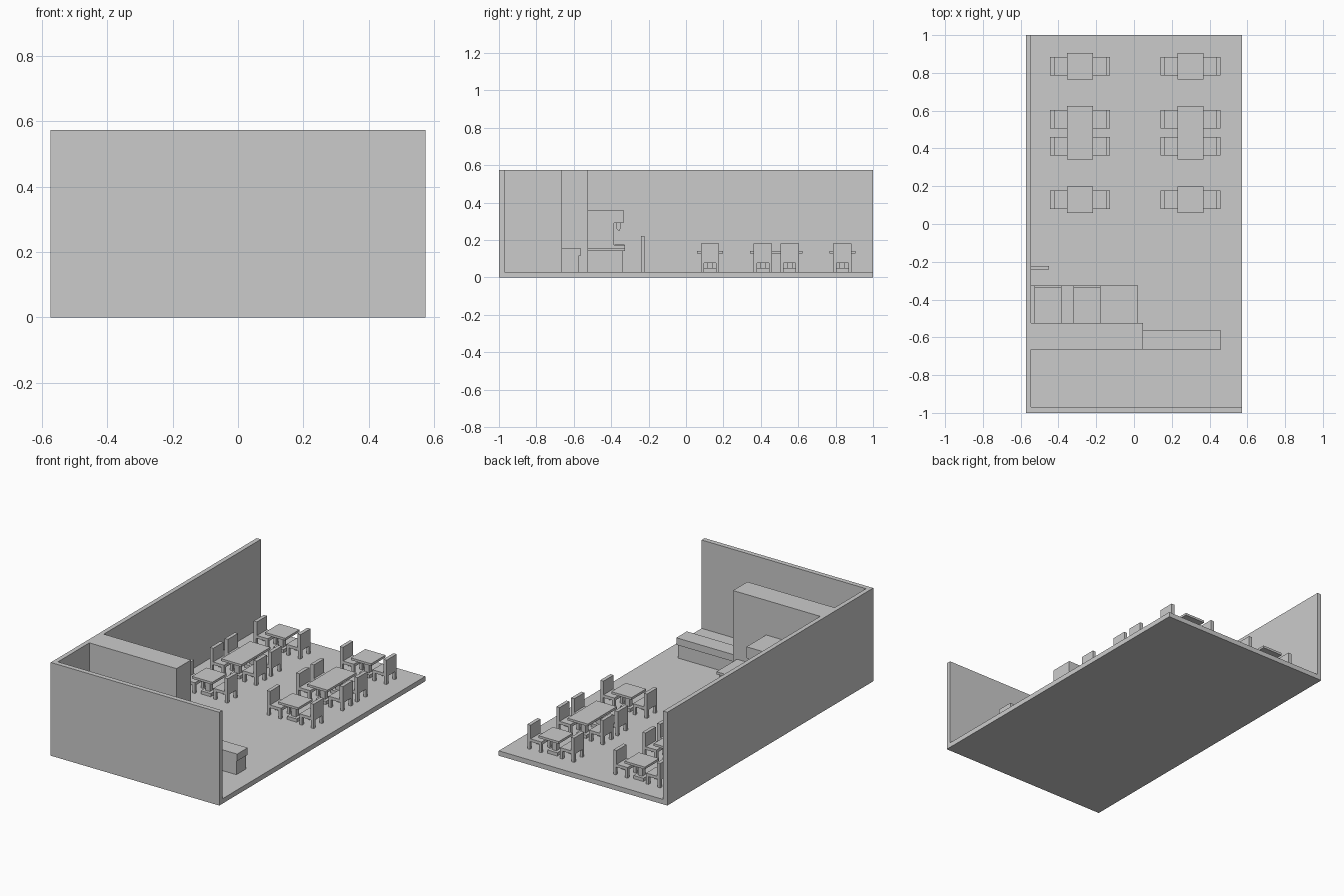
import bpy, bmesh
from mathutils import Matrix, Vector

if "Cube" in bpy.data.objects:
    bpy.data.objects.remove(bpy.data.objects["Cube"])

FLOOR = 0.03


def add_box(bm, x0, x1, y0, y1, z0, z1):
    size = Vector((x1 - x0, y1 - y0, z1 - z0))
    mid = Vector((x0 + x1, y0 + y1, z0 + z1)) / 2
    bmesh.ops.create_cube(bm, size=1, matrix=Matrix.Translation(mid) @ Matrix.Diagonal((*size, 1)))


def boxes(name, *specs):
    bm = bmesh.new()
    for s in specs:
        add_box(bm, *s)
    mesh = bpy.data.meshes.new(name)
    bm.to_mesh(mesh)
    bm.free()
    ob = bpy.data.objects.new(name, mesh)
    bpy.context.collection.objects.link(ob)
    return ob


def extrude_profile(name, pts, x0, x1):
    """Closed (y, z) profile extruded along x."""
    bm = bmesh.new()
    face = bm.faces.new([bm.verts.new((x0, y, z)) for y, z in pts])
    res = bmesh.ops.extrude_face_region(bm, geom=[face])
    verts = [g for g in res["geom"] if isinstance(g, bmesh.types.BMVert)]
    bmesh.ops.translate(bm, verts=verts, vec=(x1 - x0, 0, 0))
    bmesh.ops.recalc_face_normals(bm, faces=bm.faces)
    mesh = bpy.data.meshes.new(name)
    bm.to_mesh(mesh)
    bm.free()
    ob = bpy.data.objects.new(name, mesh)
    bpy.context.collection.objects.link(ob)
    return ob


# Room shell: floor, L-shaped walls, thick partition
H = 0.573
boxes("floor", (-0.573, 0.573, -1, 1, 0, FLOOR))
boxes("left_wall", (-0.573, -0.545, -1, 1, FLOOR, H))
boxes("front_wall", (-0.545, 0.573, -1, -0.97, FLOOR, H))
boxes("partition", (-0.545, 0.048, -0.665, -0.525, FLOOR, H))
boxes("screen_panel", (-0.545, -0.449, -0.24, -0.222, FLOOR, 0.222))

# Service counter beside the partition
boxes("service_counter_base", (0.048, 0.455, -0.665, -0.574, FLOOR, 0.115))
boxes("service_counter_top", (0.048, 0.46, -0.665, -0.563, 0.115, 0.158))

# Drinks counter behind the partition
boxes("drinks_counter_base", (-0.545, 0.012, -0.525, -0.336, FLOOR, 0.142))
boxes("drinks_counter_top", (-0.545, 0.021, -0.525, -0.325, 0.142, 0.158))


def drinks_machine(x0):
    x1, xm = x0 + 0.144, x0 + 0.072
    boxes("machine_body", (x0, x1, -0.525, -0.385, 0.158, 0.36))
    boxes("machine_head", (x0, x1, -0.385, -0.335, 0.29, 0.36))
    # Drip tray with grille slats
    slats = [(x0 + 0.006 + i * 0.012, x0 + 0.012 + i * 0.012, -0.383, -0.328, 0.172, 0.176)
             for i in range(11)]
    boxes("drip_tray", (x0, x1, -0.385, -0.326, 0.158, 0.172), *slats)
    # Tapered spouts
    for dx in (-0.036, 0.036):
        extrude_profile("spout", [(-0.372, 0.29), (-0.372, 0.262), (-0.362, 0.25),
                                  (-0.352, 0.25), (-0.35, 0.29)], xm + dx - 0.01, xm + dx + 0.01)


for mx in (-0.527, -0.321):
    drinks_machine(mx)


def chair(cx, cy, side):
    """Backrest on the given side (-1 or 1), away from the table at cx."""
    w = 0.049

    def part(a, b, y0, y1, z0, z1):
        lo, hi = sorted((cx + side * a, cx + side * b))
        return (lo, hi, cy + y0, cy + y1, z0, z1)

    boxes("chair_seat", part(0.063, 0.159, -w, w, 0.078, 0.096))
    boxes("chair_back", part(0.137, 0.159, -w, w, 0.096, 0.18))
    boxes("chair_legs", *[part(a, a + 0.017, y, y + 0.017, FLOOR, 0.078)
                          for a in (0.063, 0.142) for y in (-w, w - 0.017)])


def table(cx, cy, half_len, feet):
    boxes("table_top", (cx - 0.069, cx + 0.069, cy - half_len, cy + half_len, 0.128, 0.142))
    for fy in feet:
        boxes("table_foot", (cx - 0.034, cx + 0.034, fy - 0.034, fy + 0.034, FLOOR, 0.05))
        boxes("table_column", (cx - 0.015, cx + 0.015, fy - 0.015, fy + 0.015, 0.05, 0.128))
        for side in (-1, 1):
            chair(cx, fy, side)


# Two columns of tables: small, long, small
for cx in (-0.285, 0.3):
    table(cx, 0.128, 0.07, [0.128])
    table(cx, 0.483, 0.141, [0.411, 0.554])
    table(cx, 0.836, 0.07, [0.836])
